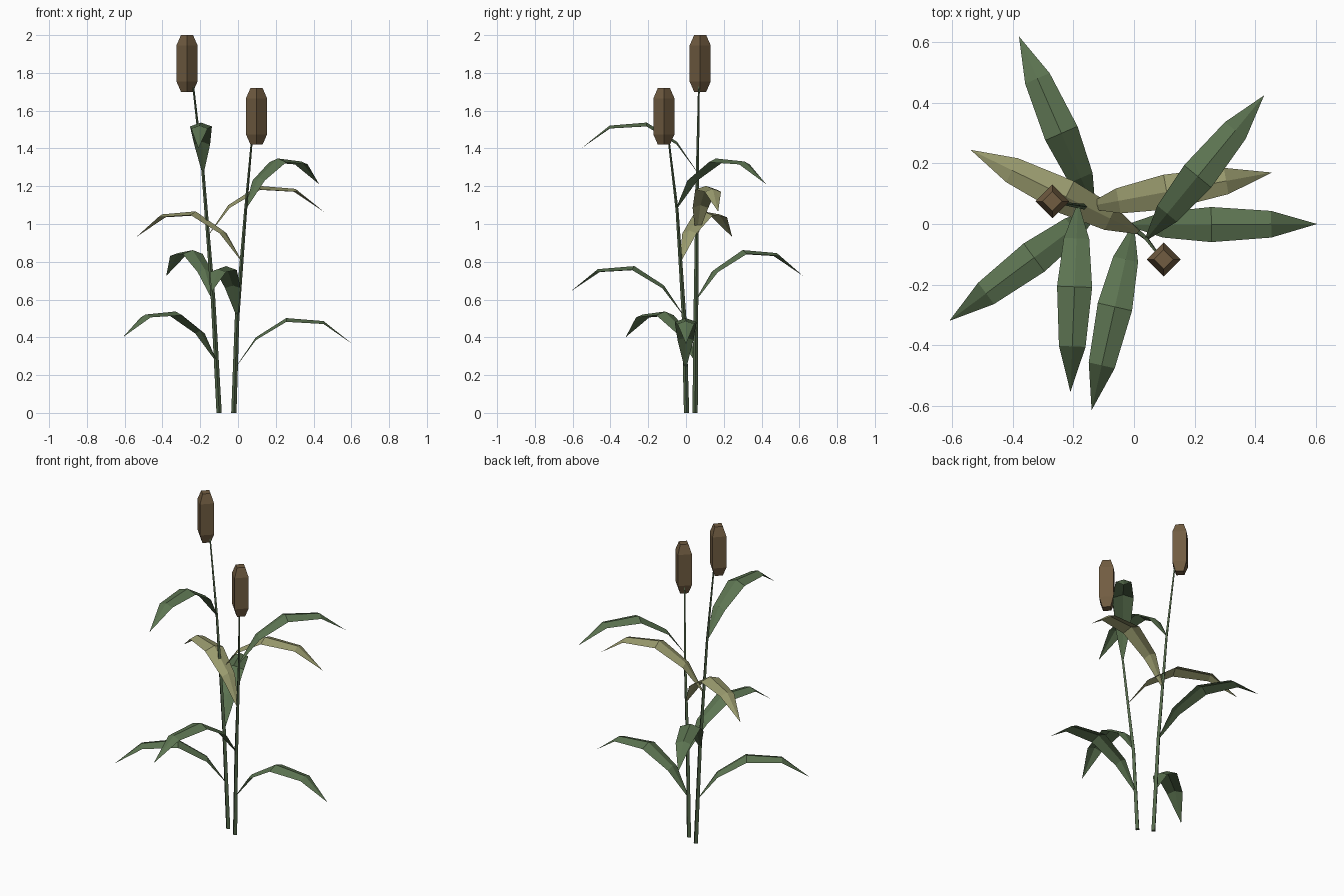
import bpy, bmesh, math
from mathutils import Vector

if "Cube" in bpy.data.objects:
    bpy.data.objects.remove(bpy.data.objects["Cube"])


def material(name, rgb):
    m = bpy.data.materials.new(name)
    m.diffuse_color = (*rgb, 1)
    m.use_nodes = True
    m.node_tree.nodes["Principled BSDF"].inputs["Base Color"].default_value = m.diffuse_color
    return m


GREEN = material("leaf green", (0.108, 0.175, 0.083))
OLIVE = material("dry olive", (0.32, 0.325, 0.155))
STEM = material("stem green", (0.09, 0.14, 0.07))
BROWN = material("seed brown", (0.165, 0.108, 0.053))


def finish(name, bm, mat):
    me = bpy.data.meshes.new(name)
    bm.to_mesh(me)
    bm.free()
    me.materials.append(mat)
    bpy.context.collection.objects.link(bpy.data.objects.new(name, me))


def lofted(name, rings, mat, sides=4):
    """Closed prism through horizontal rings given as (x, y, z, radius)."""
    bm = bmesh.new()
    loops = [[bm.verts.new((x + r * math.cos(math.tau * i / sides),
                            y + r * math.sin(math.tau * i / sides), z))
              for i in range(sides)] for x, y, z, r in rings]
    for a, b in zip(loops, loops[1:]):
        for i in range(sides):
            j = (i + 1) % sides
            bm.faces.new((a[i], a[j], b[j], b[i]))
    bm.faces.new(loops[0][::-1])
    bm.faces.new(loops[-1])
    finish(name, bm, mat)


# Stems: curved, tapering
stem_a = [(-0.10, 0.048, 0, 0.014), (-0.132, 0.053, 0.6, 0.012),
          (-0.185, 0.06, 1.27, 0.008), (-0.235, 0.068, 1.71, 0.005),
          (-0.25, 0.07, 1.8, 0.004)]
stem_b = [(-0.022, 0.003, 0, 0.014), (-0.005, -0.01, 0.5, 0.012),
          (0.04, -0.047, 1.07, 0.008), (0.072, -0.09, 1.43, 0.005),
          (0.085, -0.1, 1.52, 0.004)]
lofted("tall_stem", stem_a, STEM)
lofted("short_stem", stem_b, STEM)

# Seed heads: four-sided, chamfered at both ends
for name, x, y, z in (("tall_seed_head", -0.27, 0.075, 1.70),
                      ("short_seed_head", 0.098, -0.117, 1.42)):
    lofted(name, [(x, y, z + h, r) for h, r in
                  ((0, 0.032), (0.055, 0.056), (0.245, 0.056), (0.3, 0.032))], BROWN)

# Leaf arc: (fraction of length, rise, half width)
ARC = [(0, 0, 0.005), (0.175, 0.16, 0.042), (0.435, 0.262, 0.058),
       (0.755, 0.246, 0.044), (1, 0.125, 0)]


def stem_point(stem, z):
    for a, b in zip(stem, stem[1:]):
        if z <= b[2]:
            return Vector(a[:3]).lerp(Vector(b[:3]), (z - a[2]) / (b[2] - a[2]))


def leaf(name, stem, z, tip_x, tip_y, mat):
    base = stem_point(stem, z)
    run = Vector((tip_x - base.x, tip_y - base.y, 0))
    side = Vector((-run.y, run.x, 0)).normalized()
    bm = bmesh.new()
    rows = []
    for t, rise, w in ARC:
        p = base + run * t + Vector((0, 0, rise))
        mid = bm.verts.new(p)
        drop = Vector((0, 0, -0.35 * w))
        rows.append([bm.verts.new(p + side * w + drop), mid,
                     bm.verts.new(p - side * w + drop)] if w else [mid] * 3)
    # two halves folded along the midrib
    for a, b in zip(rows, rows[1:]):
        for i in (0, 1):
            bm.faces.new(list(dict.fromkeys((a[i], a[i + 1], b[i + 1], b[i]))))
    finish(name, bm, mat)


# Leaves
leaf("tall_stem_leaf_1", stem_a, 0.275, -0.61, -0.32, GREEN)
leaf("tall_stem_leaf_2", stem_a, 0.60, -0.38, 0.62, GREEN)
leaf("tall_stem_dry_leaf", stem_a, 0.94, 0.455, 0.17, OLIVE)
leaf("tall_stem_leaf_3", stem_a, 1.275, -0.21, -0.555, GREEN)
leaf("short_stem_leaf_1", stem_b, 0.24, 0.605, 0.0, GREEN)
leaf("short_stem_leaf_2", stem_b, 0.515, -0.14, -0.615, GREEN)
leaf("short_stem_dry_leaf", stem_b, 0.805, -0.54, 0.245, OLIVE)
leaf("short_stem_leaf_3", stem_b, 1.085, 0.43, 0.425, GREEN)
